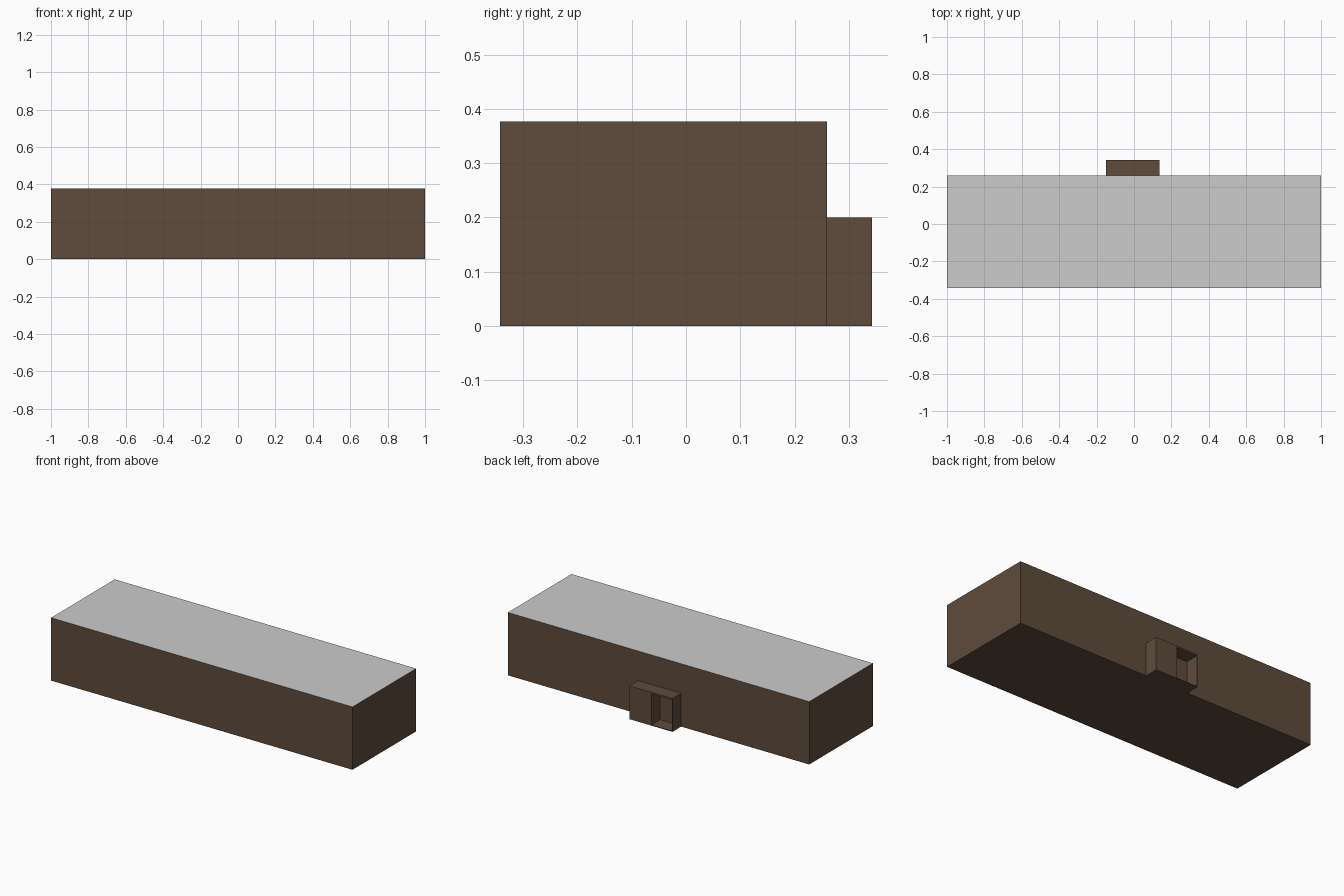
import bpy

if "Cube" in bpy.data.objects:
    bpy.data.objects.remove(bpy.data.objects["Cube"])


def material(name, rgb):
    m = bpy.data.materials.new(name)
    m.diffuse_color = (*rgb, 1.0)
    m.use_nodes = True
    m.node_tree.nodes["Principled BSDF"].inputs["Base Color"].default_value = m.diffuse_color
    return m


BROWN = material("brown wall", (0.112, 0.072, 0.045))
GRAY = material("light gray roof", (0.604, 0.604, 0.604))


def box(name, x0, x1, y0, y1, z0, z1, top=None):
    """Axis-aligned box from its limits, with an optional top colour."""
    bpy.ops.mesh.primitive_cube_add(
        size=1, location=((x0 + x1) / 2, (y0 + y1) / 2, (z0 + z1) / 2))
    ob = bpy.context.object
    ob.name = name
    ob.scale = (x1 - x0, y1 - y0, z1 - z0)
    bpy.ops.object.transform_apply(location=False, rotation=False, scale=True)
    ob.data.materials.append(BROWN)
    if top:
        ob.data.materials.append(top)
        for p in ob.data.polygons:
            p.material_index = int(p.normal.z > 0.5)
    return ob


# main hall with gray flat roof
WALL, BACK = 0.26, 0.343
box("main_hall", -1, 1, -0.343, WALL, 0, 0.377, GRAY)

# rear entrance porch: closed half, open half with floor, side wall and canopy
X0, X1, MID, H = -0.15, 0.135, -0.01, 0.2
box("porch_closed_half", MID, X1, WALL, BACK, 0, H)
box("porch_floor", X0, MID, WALL, BACK, 0, 0.004)
box("porch_side_wall", X0, X0 + 0.004, WALL, BACK, 0.004, 0.19)
box("porch_canopy", X0, MID, WALL, BACK, 0.19, H)
